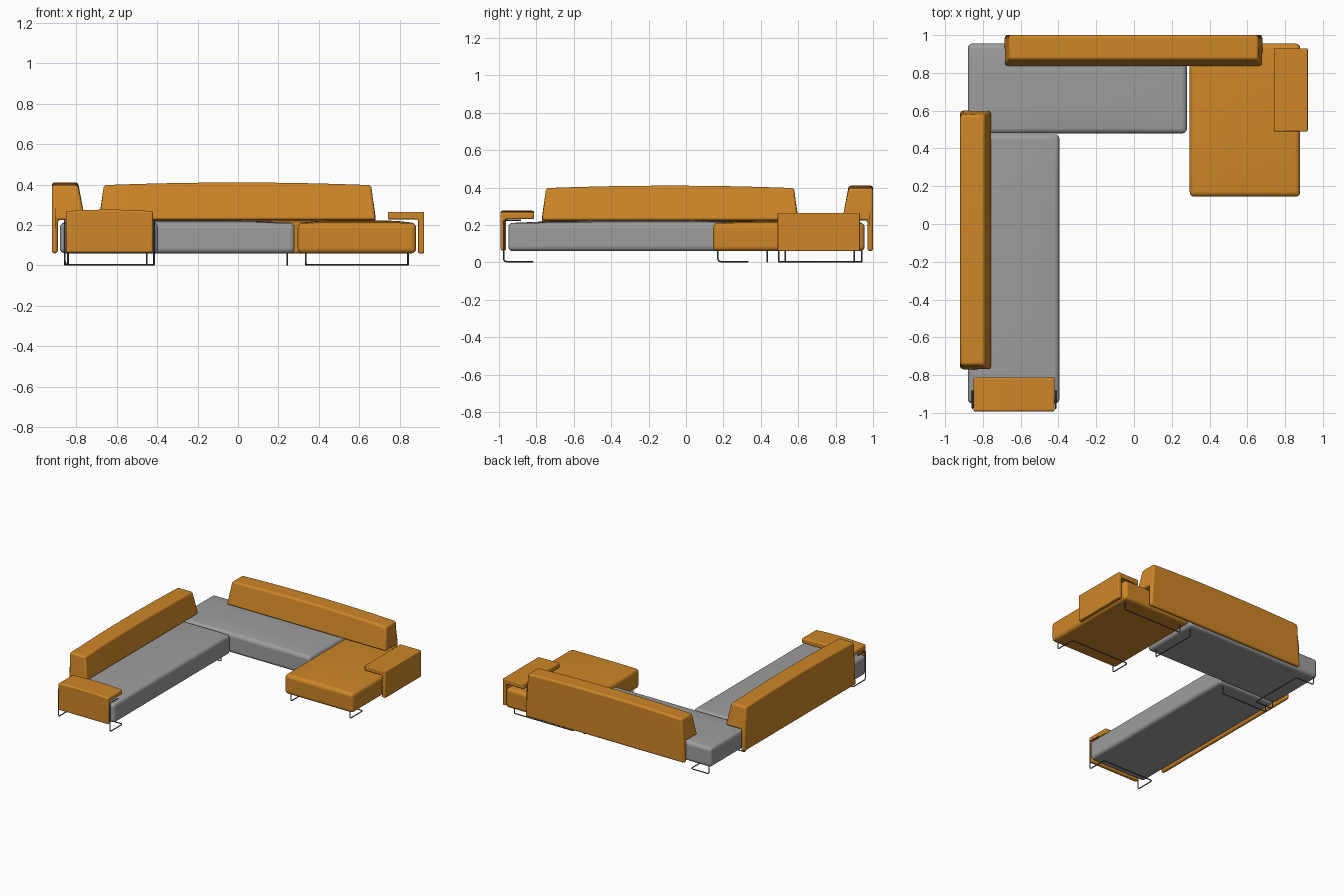
import bpy, bmesh
from mathutils import Vector

if "Cube" in bpy.data.objects:
    bpy.data.objects.remove(bpy.data.objects["Cube"], do_unlink=True)


def material(name, colour, rough):
    m = bpy.data.materials.new(name)
    m.use_nodes = True
    m.diffuse_color = (*colour, 1)
    bsdf = m.node_tree.nodes["Principled BSDF"]
    bsdf.inputs["Base Color"].default_value = (*colour, 1)
    bsdf.inputs["Roughness"].default_value = rough
    return m


ORANGE = material("orange fabric", (0.62, 0.24, 0.02), 0.9)
GREY = material("grey fabric", (0.34, 0.34, 0.34), 0.9)
STEEL = material("dark steel", (0.10, 0.10, 0.11), 0.4)


def finish(bm, name, mat, bevel):
    """Turn the mesh into a soft-edged, smooth-shaded object."""
    bmesh.ops.recalc_face_normals(bm, faces=bm.faces)
    mesh = bpy.data.meshes.new(name)
    bm.to_mesh(mesh)
    bm.free()
    ob = bpy.data.objects.new(name, mesh)
    bpy.context.collection.objects.link(ob)
    mesh.materials.append(mat)
    mod = ob.modifiers.new("Soft edges", "BEVEL")
    mod.width = bevel
    mod.segments = 4
    mod.limit_method = "ANGLE"
    mod.angle_limit = 0.6
    bpy.ops.object.select_all(action="DESELECT")
    ob.select_set(True)
    bpy.context.view_layer.objects.active = ob
    bpy.ops.object.shade_smooth_by_angle(angle=0.7)
    return ob


def cushion(name, mat, x0, x1, y0, y1, z0=0.06, z1=0.21, crown=0.013):
    """Upholstered block with a slightly domed top."""
    bm = bmesh.new()
    bmesh.ops.create_cube(bm, size=2)
    bmesh.ops.subdivide_edges(bm, edges=bm.edges[:], cuts=5, use_grid_fill=True)
    for v in bm.verts:
        u, w, top = v.co
        dome = crown * (1 - u ** 4) * (1 - w ** 4) if top > 0.99 else 0
        v.co = ((x0 + x1) / 2 + u * (x1 - x0) / 2,
                (y0 + y1) / 2 + w * (y1 - y0) / 2,
                z0 + (top + 1) / 2 * (z1 - z0) + dome)
    return finish(bm, name, mat, 0.024)


def hook_panel(name, profile, place, t0, t1, taper, crown, bevel):
    """Hooked cross-section of (depth, height), swept from t0 to t1."""
    bm = bmesh.new()
    steps = 8
    top = max(z for d, z in profile)
    rings = []
    for i in range(steps + 1):
        u = 2 * i / steps - 1
        ring = []
        for d, z in profile:
            inset = taper if z == top else 0
            t = (t0 + t1) / 2 + u * ((t1 - t0) / 2 - inset)
            lift = crown * (1 - u * u) if z == top else 0
            ring.append(bm.verts.new(place(d, t, z + lift)))
        rings.append(ring)
    n = len(profile)
    for a, b in zip(rings, rings[1:]):
        for k in range(n):
            bm.faces.new((a[k], a[(k + 1) % n], b[(k + 1) % n], b[k]))
    bm.faces.new(rings[0])
    bm.faces.new(rings[-1])
    return finish(bm, name, ORANGE, bevel)


def wire(name, points, radius=0.004, bend=0.018):
    """Bent steel rod with rounded corners."""
    pts = [Vector(p) for p in points]
    path = [pts[0]]
    for a, p, b in zip(pts, pts[1:], pts[2:]):
        start = p + (a - p).normalized() * bend
        end = p + (b - p).normalized() * bend
        for i in range(5):
            s = i / 4
            path.append(start * (1 - s) ** 2 + p * 2 * s * (1 - s) + end * s * s)
    path.append(pts[-1])
    curve = bpy.data.curves.new(name, "CURVE")
    curve.dimensions = "3D"
    curve.bevel_depth = radius
    curve.bevel_resolution = 2
    curve.use_fill_caps = True
    spline = curve.splines.new("POLY")
    spline.points.add(len(path) - 1)
    for sp, p in zip(spline.points, path):
        sp.co = (*p, 1)
    curve.materials.append(STEEL)
    ob = bpy.data.objects.new(name, curve)
    bpy.context.collection.objects.link(ob)
    return ob


# Seats
cushion("back_seat", GREY, -0.88, 0.28, 0.48, 0.955)
cushion("side_seat", GREY, -0.88, -0.395, -0.95, 0.475)
cushion("chaise_seat", ORANGE, 0.295, 0.88, 0.145, 0.955)

# Backrests hooked behind the seats
REST = [(0, 0.06), (0, 0.397), (0.13, 0.397), (0.165, 0.225), (0.03, 0.225), (0.03, 0.06)]
hook_panel("back_rest", REST, lambda d, t, z: (t, 1 - d, z),
           -0.685, 0.68, 0.022, 0.013, 0.014)
hook_panel("side_rest", REST, lambda d, t, z: (d - 0.92, t, z),
           -0.77, 0.6, 0.022, 0.013, 0.014)

# Armrests hooked over the seat ends
ARM = [(0, 0.06), (0, 0.265), (0.18, 0.265), (0.18, 0.228), (0.03, 0.228), (0.03, 0.06)]
hook_panel("left_armrest", ARM, lambda d, t, z: (0.92 - d, t, z),
           0.49, 0.93, 0, 0, 0.006)
hook_panel("front_armrest", ARM, lambda d, t, z: (t, d - 0.992, z + 0.003),
           -0.85, -0.42, 0, 0.008, 0.01)

# Sled feet: down at the seat edge, along the floor, across and back up
FLOOR, UNDER = 0.004, 0.075


def sled(name, place, a, b, edge, inner, high=None):
    ends = [(a, edge), (a, inner), (b, inner), (b, edge)]
    points = [place(t, e, FLOOR) for t, e in ends]
    rise = [place(t, edge, high or UNDER) for t in (a, b)]
    points = [rise[0]] + points + [rise[1]]
    if high:
        reach = edge + (inner - edge) * 0.6
        points = [place(a, reach, high)] + points + [place(b, reach, high)]
    wire(name, points)


def along_x(t, e, z):
    return (t, e, z)


def along_y(t, e, z):
    return (e, t, z)


sled("side_front_foot", along_x, -0.855, -0.415, -0.975, -0.82, 0.226)
sled("chaise_front_foot", along_x, 0.335, 0.84, 0.17, 0.33)
sled("back_end_foot", along_y, 0.495, 0.94, -0.855, -0.7)


# Plain hoops at the inner ends
def hoop(name, place, a, b, e):
    wire(name, [place(a, e, UNDER), place(a, e, FLOOR), place(b, e, FLOOR), place(b, e, UNDER)],
         bend=0.008)


hoop("side_rear_foot", along_x, -0.84, -0.45, 0.435)
hoop("chaise_rear_foot", along_x, 0.335, 0.84, 0.9)
hoop("back_inner_foot", along_y, 0.53, 0.9, 0.243)
